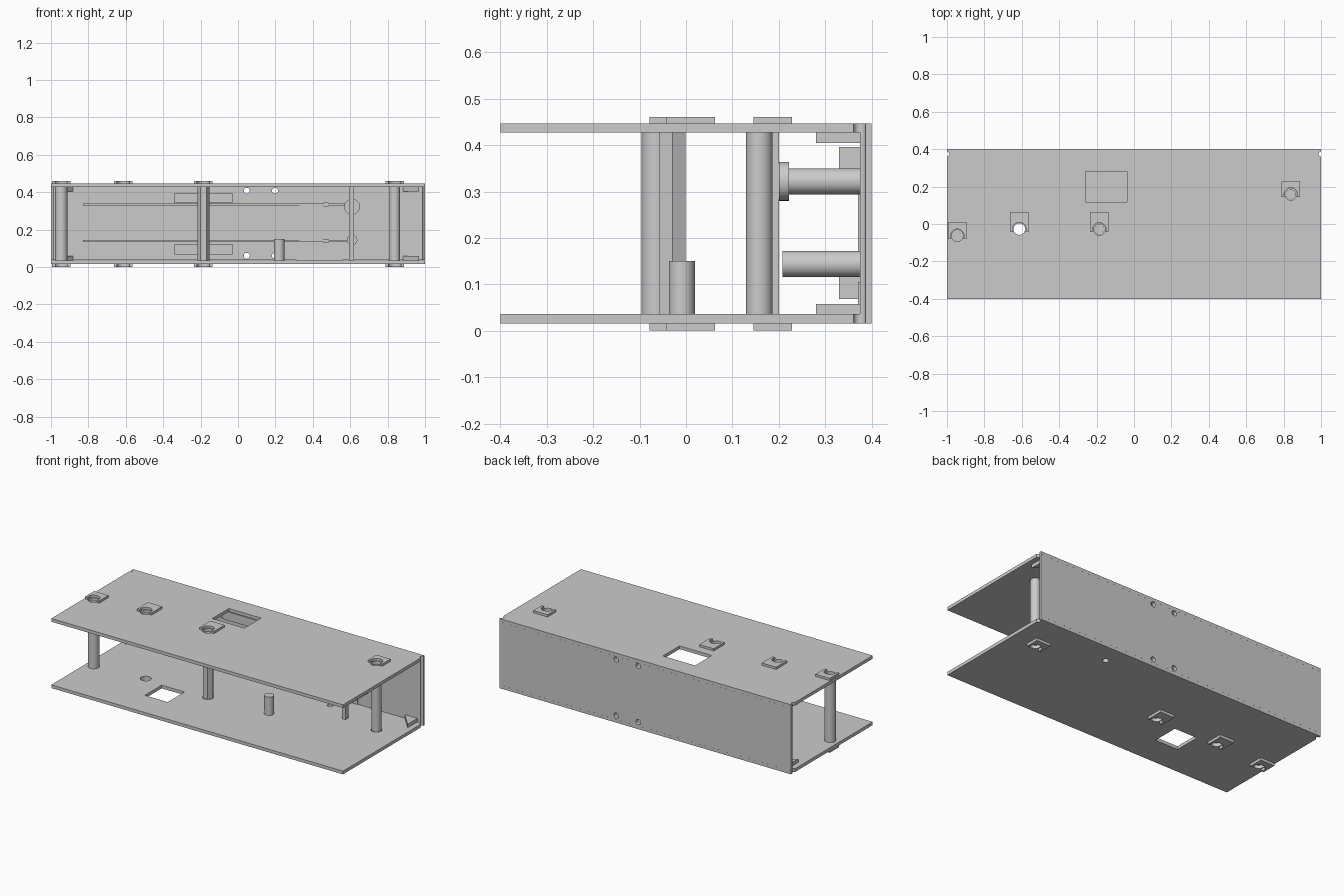
import bpy, bmesh, math
from mathutils import Matrix, Vector

if "Cube" in bpy.data.objects:
    bpy.data.objects.remove(bpy.data.objects["Cube"])


def finish(name, bm, smooth=False):
    bmesh.ops.recalc_face_normals(bm, faces=bm.faces)
    me = bpy.data.meshes.new(name)
    bm.to_mesh(me)
    bm.free()
    ob = bpy.data.objects.new(name, me)
    bpy.context.collection.objects.link(ob)
    if smooth:
        bpy.ops.object.select_all(action='DESELECT')
        ob.select_set(True)
        bpy.context.view_layer.objects.active = ob
        bpy.ops.object.shade_smooth_by_angle(angle=math.radians(35))
    return ob


def box(name, x0, x1, y0, y1, z0, z1):
    bm = bmesh.new()
    bmesh.ops.create_cube(bm, size=1)
    bmesh.ops.scale(bm, vec=(x1 - x0, y1 - y0, z1 - z0), verts=bm.verts)
    bmesh.ops.translate(bm, vec=((x0 + x1) / 2, (y0 + y1) / 2, (z0 + z1) / 2), verts=bm.verts)
    return finish(name, bm)


def rod(name, a, b, r, sides=32):
    a, b = Vector(a), Vector(b)
    bm = bmesh.new()
    rot = (b - a).to_track_quat('Z', 'Y').to_matrix().to_4x4()
    bmesh.ops.create_cone(bm, cap_ends=True, segments=sides, radius1=r, radius2=r,
                          depth=(b - a).length, matrix=Matrix.Translation((a + b) / 2) @ rot)
    return finish(name, bm, sides > 8)


def prism(name, pts, z0, z1):
    bm = bmesh.new()
    f = bm.faces.new([bm.verts.new((x, y, z0)) for x, y in pts])
    top = bmesh.ops.extrude_face_region(bm, geom=[f])['geom']
    bmesh.ops.translate(bm, vec=(0, 0, z1 - z0),
                        verts=[v for v in top if isinstance(v, bmesh.types.BMVert)])
    return finish(name, bm)


def cut(ob, cutters):
    for c in cutters:
        c.hide_render = True
        m = ob.modifiers.new("cut", 'BOOLEAN')
        m.operation, m.object, m.solver = 'DIFFERENCE', c, 'EXACT'
        bpy.context.view_layer.objects.active = ob
        bpy.ops.object.modifier_apply(modifier=m.name)
    for c in cutters:
        bpy.data.objects.remove(c)


def drill(x, y, r):
    return rod("cutter", (x, y, -0.1), (x, y, 0.6), r)


# fixing points: x, y of the hole, then front and back edge of its clip pad
points = [(-0.945, -0.063, -0.079, 0.012), (-0.613, -0.027, -0.042, 0.063),
          (-0.185, -0.029, -0.042, 0.063), (0.838, 0.158, 0.145, 0.228)]

# folded sheet: floor, roof and back wall
floor = box("floor_plate", -1, 1, -0.4, 0.4, 0.016, 0.036)
roof = box("roof_plate", -1, 1, -0.4, 0.4, 0.427, 0.447)
back = box("back_wall", -1, 1, 0.375, 0.4, 0.0362, 0.4268)
for plate in (floor, roof):
    cut(plate, [drill(x, y, 0.031) for x, y, _, _ in points])
cut(floor, [drill(0.438, 0.279, 0.018), box("cutter", -0.49, -0.333, -0.213, -0.048, -0.1, 0.2)])
cut(roof, [box("cutter", -0.259, -0.038, 0.118, 0.281, 0.3, 0.6)])
cut(back, [rod("cutter", (x, 0.3, z), (x, 0.5, z), 0.016)
           for x in (0.047, 0.198) for z in (0.06, 0.408)])
for plate in (floor, roof, back):      # bend reliefs at the corners
    cut(plate, [drill(s, 0.374, 0.013) for s in (-1, 1)])

# notched clip pads above and below
for i, (x, y, y0, y1) in enumerate(points):
    for side, z0, z1 in (("top", 0.447, 0.461), ("bottom", 0.0, 0.016)):
        pad = box(f"clip_pad_{side}_{i}", x - 0.049, x + 0.049, y0, y1, z0, z1)
        cut(pad, [drill(x, y, 0.036)])

# posts between floor and roof
rod("left_post", (-0.945, -0.063, 0.036), (-0.945, -0.063, 0.427), 0.0325)
rod("right_post", (0.838, 0.158, 0.036), (0.838, 0.158, 0.427), 0.0285)
hexa = [(-0.185 + 0.0325 * math.cos(k * math.pi / 3),
         -0.029 + 0.0325 * math.sin(k * math.pi / 3)) for k in range(6)]
prism("hex_post", hexa, 0.036, 0.427)
rod("short_post", (0.22, -0.009, 0.036), (0.22, -0.009, 0.15), 0.028)
box("square_post", 0.594, 0.619, 0.168, 0.2, 0.036, 0.427)

# studs standing out from the back wall
rod("upper_stud", (0.61, 0.22, 0.322), (0.61, 0.376, 0.322), 0.028)
rod("upper_stud_head", (0.61, 0.2, 0.322), (0.61, 0.222, 0.322), 0.042)
rod("lower_stud", (0.61, 0.208, 0.144), (0.61, 0.376, 0.144), 0.028)

# shelves, thin rails and raised panels on the back wall
for n, z0, z1 in (("upper", 0.343, 0.396), ("lower", 0.068, 0.123)):
    box(f"{n}_shelf", -0.34, -0.03, 0.33, 0.376, z0, z1)
for n, z in (("upper", 0.334), ("lower", 0.139)):
    box(f"{n}_rail", -0.83, 0.59, 0.366, 0.376, z - 0.005, z + 0.005)
    box(f"{n}_rail_stop", 0.457, 0.483, 0.36, 0.376, z - 0.01, z + 0.01)
box("wall_panel", 0.33, 0.465, 0.371, 0.376, 0.134, 0.33)
box("wall_base_panel", 0.31, 0.56, 0.371, 0.376, 0.036, 0.105)

# triangular corner gussets
for s in (-1, 1):
    for n, z0, z1 in (("lower", 0.036, 0.058), ("upper", 0.405, 0.427)):
        prism(f"{n}_gusset_{'left' if s < 0 else 'right'}",
              [(s * 0.88, 0.376), (s * 0.967, 0.376), (s * 0.967, 0.28)], z0, z1)
